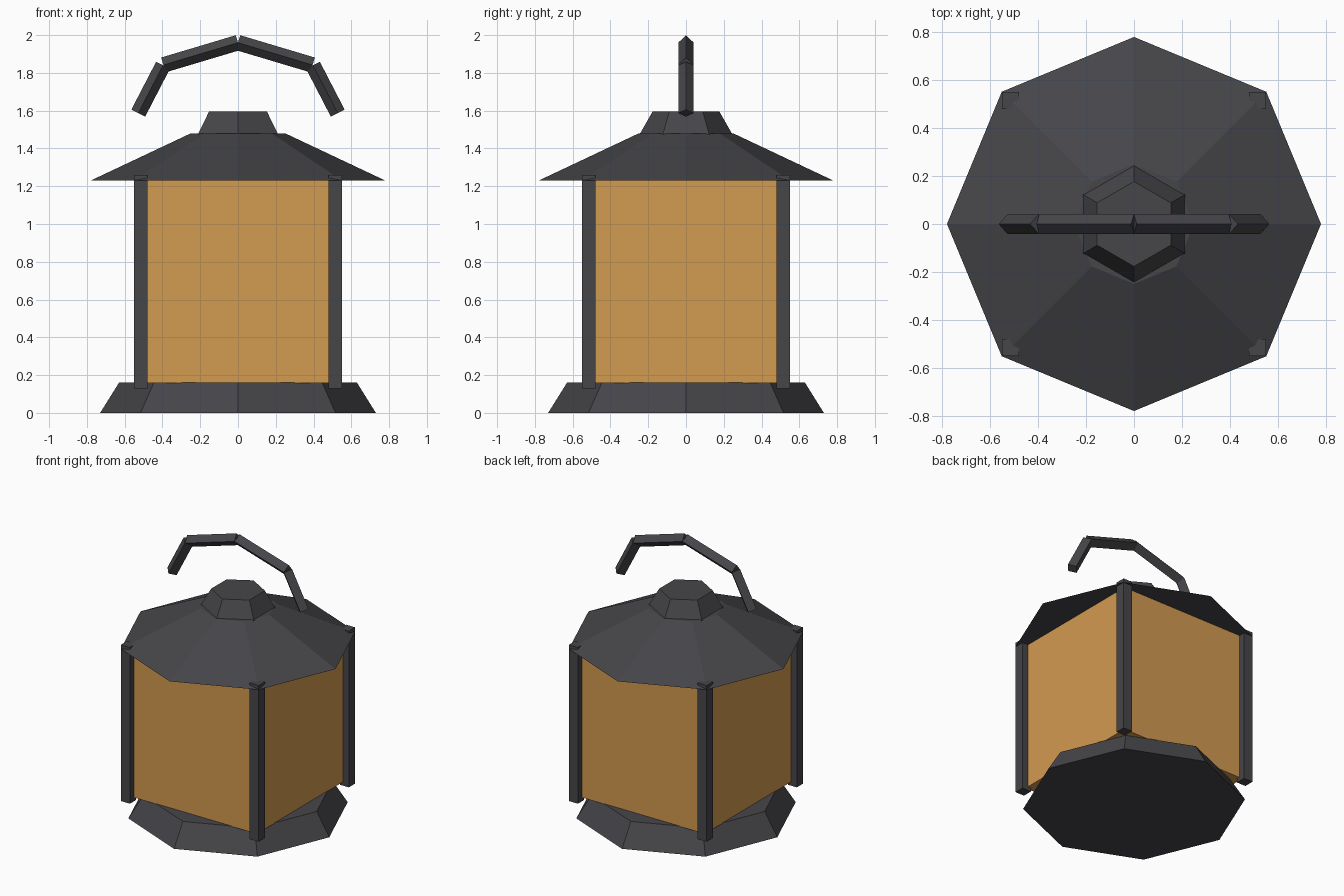
import bpy, math
from mathutils import Vector

if "Cube" in bpy.data.objects:
    bpy.data.objects.remove(bpy.data.objects["Cube"])


def make_mat(name, rgb):
    m = bpy.data.materials.new(name)
    m.diffuse_color = (*rgb, 1.0)
    m.use_nodes = True
    m.node_tree.nodes["Principled BSDF"].inputs["Base Color"].default_value = m.diffuse_color
    return m


METAL = make_mat("dark_metal", (0.061, 0.061, 0.068))
GLASS = make_mat("amber_glass", (0.65, 0.325, 0.082))


def finish(name, mat):
    obj = bpy.context.object
    obj.name = name
    obj.data.materials.append(mat)
    return obj


def frustum(name, sides, r1, r2, z1, z2, mat, turn=0.0):
    bpy.ops.mesh.primitive_cone_add(vertices=sides, radius1=r1, radius2=r2, depth=z2 - z1,
                                    location=(0, 0, (z1 + z2) / 2), rotation=(0, 0, turn))
    return finish(name, mat)


def box(name, x, y, half, z1, z2, mat):
    bpy.ops.mesh.primitive_cube_add(size=1, location=(x, y, (z1 + z2) / 2))
    bpy.context.object.scale = (2 * half, 2 * half, z2 - z1)
    return finish(name, mat)


def rod(name, a, b, radius, mat):
    # Four-sided rod with its ridges facing up and sideways
    a, b = Vector(a), Vector(b)
    d = b - a
    bpy.ops.mesh.primitive_cylinder_add(vertices=4, radius=radius, depth=d.length,
                                        location=(a + b) / 2,
                                        rotation=(0, math.atan2(d.x, d.z), 0))
    return finish(name, mat)


# Octagonal foot, roof and hexagonal cap
frustum("base", 8, 0.73, 0.63, 0.0, 0.16, METAL)
frustum("roof", 8, 0.78, 0.25, 1.23, 1.48, METAL)
frustum("roof_cap", 6, 0.25, 0.177, 1.467, 1.595, METAL)

# Square glass body
box("glass_body", 0, 0, 0.505, 0.157, 1.235, GLASS)

# Corner posts
for sx in (-1, 1):
    for sy in (-1, 1):
        box("corner_post", sx * 0.515, sy * 0.515, 0.036, 0.13, 1.26, METAL)

# Arched carrying handle, mirrored left and right
for s in (-1, 1):
    rod("handle_top", (s * 0.395, 0, 1.842), (0, 0, 1.96), 0.041, METAL)
    rod("handle_side", (s * 0.528, 0, 1.587), (s * 0.397, 0, 1.84), 0.041, METAL)
